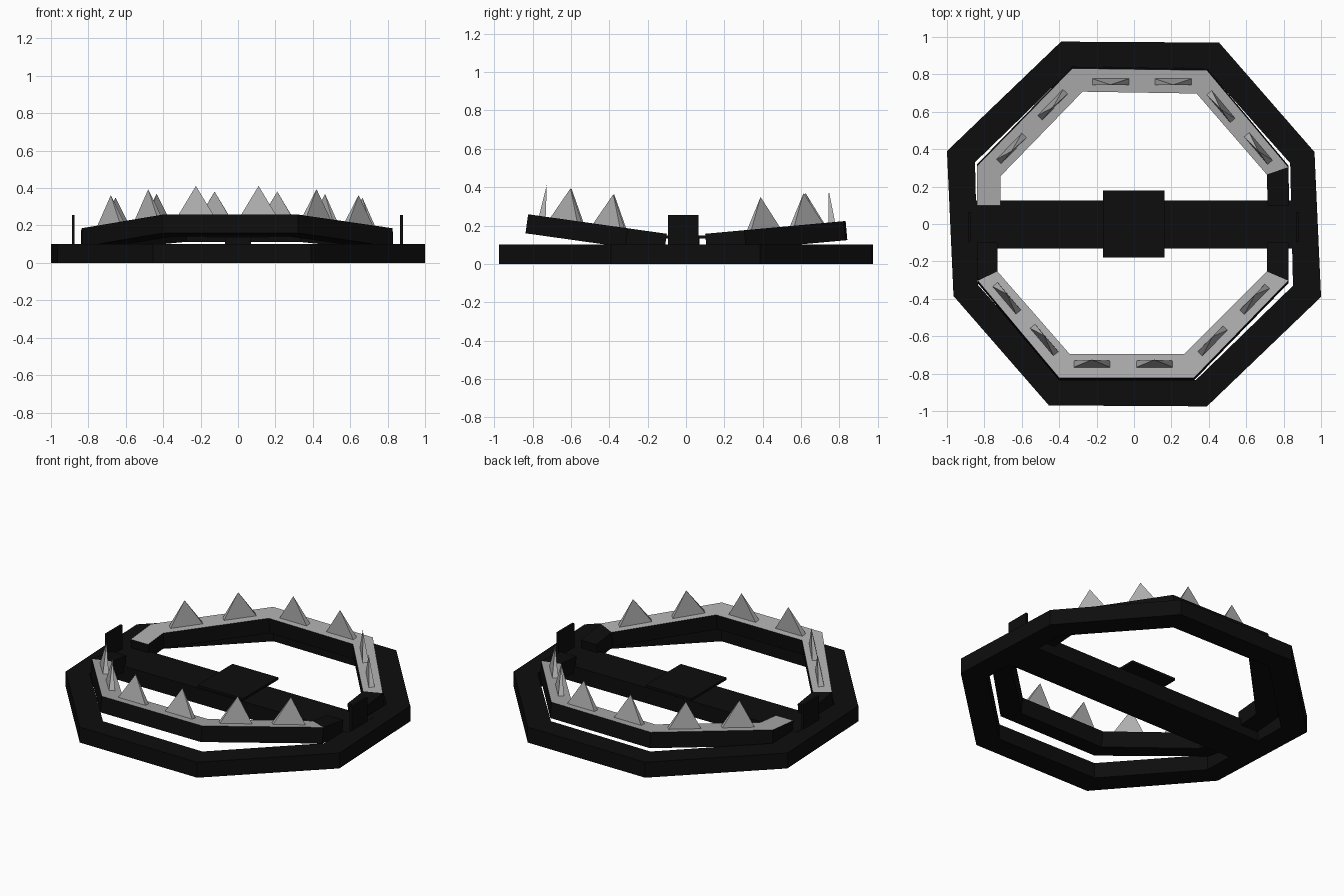
import bpy, bmesh, math
from mathutils import Vector, Matrix

if "Cube" in bpy.data.objects:
    bpy.data.objects.remove(bpy.data.objects["Cube"])


def material(name, v):
    m = bpy.data.materials.new(name)
    m.diffuse_color = (v, v, v, 1)
    m.use_nodes = True
    m.node_tree.nodes["Principled BSDF"].inputs["Base Color"].default_value = m.diffuse_color
    return m


iron = material("dark_iron", 0.004)
steel = material("bare_steel", 0.42)


def finish(bm, name, mats):
    bmesh.ops.recalc_face_normals(bm, faces=bm.faces)
    me = bpy.data.meshes.new(name)
    bm.to_mesh(me)
    bm.free()
    for m in mats:
        me.materials.append(m)
    ob = bpy.data.objects.new(name, me)
    bpy.context.collection.objects.link(ob)
    return ob


def band(name, outer, inner, z0, z1, closed, steel_tops=()):
    """Flat band between two outlines, with chosen top faces left bare."""
    bm = bmesh.new()
    rings = [[bm.verts.new((x, y, z)) for x, y in pts]
             for pts, z in ((outer, z0), (outer, z1), (inner, z1), (inner, z0))]
    n = len(outer)
    for i in range(n if closed else n - 1):
        j = (i + 1) % n
        for k in range(4):
            a, b = rings[k], rings[(k + 1) % 4]
            f = bm.faces.new((a[i], a[j], b[j], b[i]))
            if k == 1 and i in steel_tops:
                f.material_index = 1
    if not closed:
        for i in (0, n - 1):
            bm.faces.new([r[i] for r in rings])
    return finish(bm, name, [iron, steel])


def box(name, x0, x1, y0, y1, z0, z1):
    bm = bmesh.new()
    bmesh.ops.create_cube(bm, size=1)
    for v in bm.verts:
        v.co = Vector(((x0 + x1) / 2 + v.co.x * (x1 - x0),
                       (y0 + y1) / 2 + v.co.y * (y1 - y0),
                       (z0 + z1) / 2 + v.co.z * (z1 - z0)))
    return finish(bm, name, [iron])


# Octagonal base frame: half outline repeated by a half turn
def half_turn(pts):
    return pts + [(-x, -y) for x, y in pts]


band("base_frame",
     half_turn([(1.0, -0.39), (0.965, 0.385), (0.455, 0.97), (-0.39, 0.975)]),
     half_turn([(0.85, -0.33), (0.835, 0.325), (0.39, 0.825), (-0.33, 0.835)]),
     0, 0.10, True)

# Cross bar, trigger pan with its post, and hinge plates
box("cross_bar", -0.88, 0.88, -0.13, 0.125, 0.001, 0.101)
box("pan_post", -0.07, 0.07, -0.07, 0.07, 0.09, 0.14)
box("trigger_pan", -0.165, 0.163, -0.18, 0.18, 0.133, 0.148)
box("hinge_plate_left", -0.888, -0.873, -0.095, 0.065, 0.05, 0.255)
box("hinge_plate_right", 0.867, 0.882, -0.095, 0.065, 0.05, 0.255)


# Jaws: outlines in plan, tilted upward about their hinge line
def jaw(name, side, tilt, outer, inner, steel_tops, teeth):
    rel = lambda pts: [(x, y - side * 0.1) for x, y in pts]
    place = (Matrix.Translation((0, side * 0.1, 0.157))
             @ Matrix.Rotation(side * math.radians(tilt), 4, 'X'))
    ob = band(name + "_jaw", rel(outer), rel(inner), -0.1, 0, False, steel_tops)
    ob.matrix_world = place
    for i, (x, y, ang) in enumerate(teeth):
        # Thin four-sided tooth
        bm = bmesh.new()
        base = [bm.verts.new(p) for p in ((-.1, -.018, -.005), (.1, -.018, -.005),
                                          (.1, .018, -.005), (-.1, .018, -.005))]
        tip = bm.verts.new((0, 0, 0.165))
        bm.faces.new(base)
        for k in range(4):
            bm.faces.new((base[k], base[(k + 1) % 4], tip))
        t = finish(bm, f"{name}_tooth_{i + 1}", [steel])
        t.matrix_world = (place @ Matrix.Translation((x, y - side * 0.1, 0))
                          @ Matrix.Rotation(math.radians(ang), 4, 'Z'))


jaw("back", 1, 5.2,
    [(-0.84, 0.1), (-0.84, 0.31), (-0.33, 0.835), (0.39, 0.825), (0.825, 0.305), (0.83, 0.1)],
    [(-0.715, 0.1), (-0.715, 0.255), (-0.275, 0.71), (0.335, 0.70), (0.71, 0.265), (0.715, 0.1)],
    (0, 1, 2, 3),
    [(-0.655, 0.405, 46), (-0.435, 0.64, 46), (-0.125, 0.762, 0),
     (0.21, 0.762, 0), (0.465, 0.63, -50), (0.665, 0.405, -50)])
jaw("front", -1, 8,
    [(-0.84, -0.1), (-0.835, -0.305), (-0.40, -0.83), (0.32, -0.83), (0.825, -0.305), (0.825, -0.1)],
    [(-0.73, -0.1), (-0.73, -0.255), (-0.345, -0.70), (0.27, -0.70), (0.71, -0.255), (0.71, -0.1)],
    (1, 2, 3),
    [(-0.68, -0.40, -50), (-0.48, -0.625, -50), (-0.225, -0.755, 0),
     (0.11, -0.755, 0), (0.42, -0.63, 46), (0.645, -0.405, 46)])
